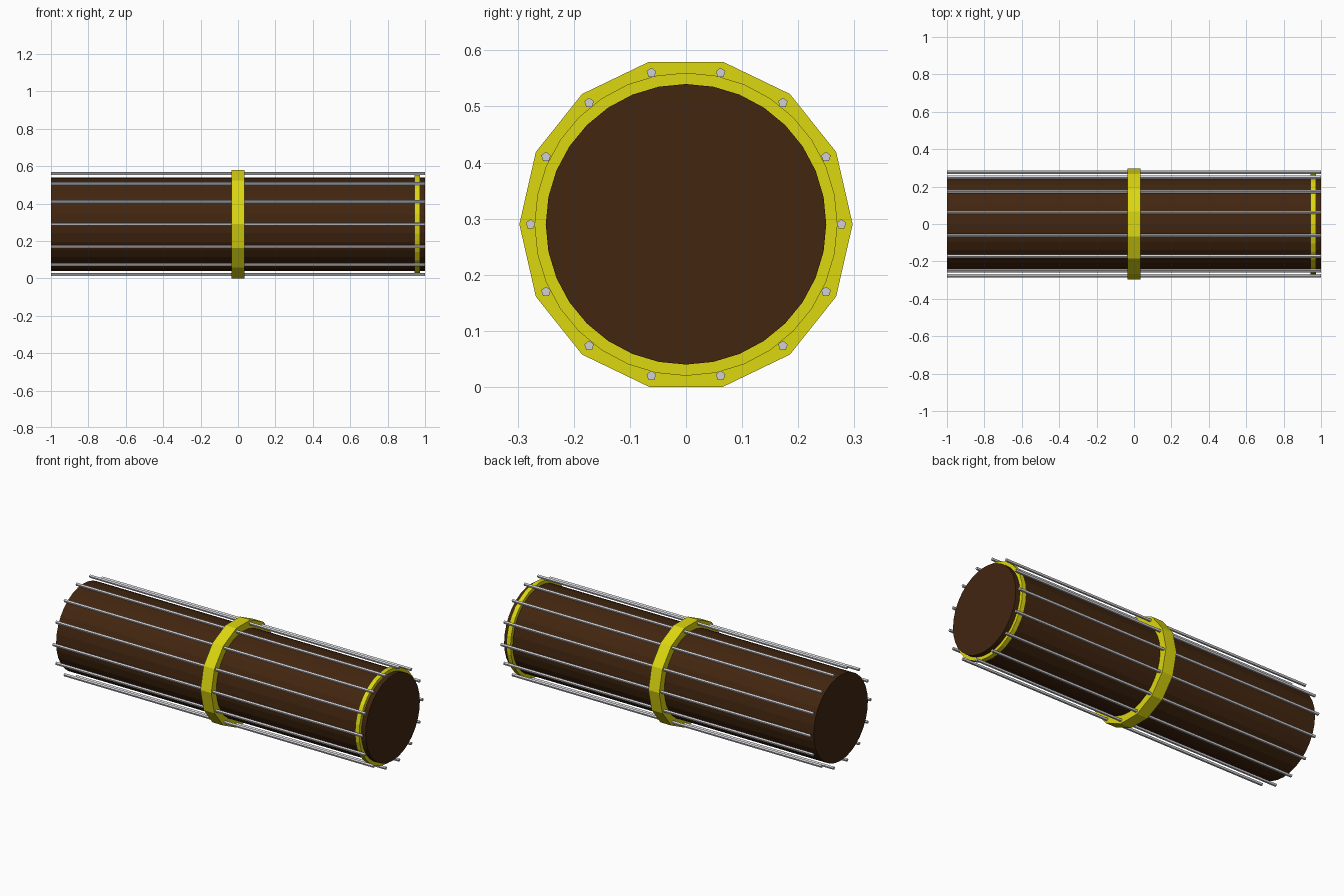
import bpy
import bmesh
from math import pi, cos, sin

CENTRE_Z = 0.29
SIDES = 14

cube = bpy.data.objects.get("Cube")
if cube:
    bpy.data.objects.remove(cube, do_unlink=True)


def make_material(name, rgb):
    mat = bpy.data.materials.new(name)
    mat.use_nodes = True
    colour = (*rgb, 1.0)
    mat.diffuse_color = colour
    mat.node_tree.nodes["Principled BSDF"].inputs["Base Color"].default_value = colour
    return mat


def prism(name, sides, radius, x0, x1, mat, y=0.0, z=0.0, start=0.0):
    """Closed prism lying along x, offset from the log axis by y and z."""
    bm = bmesh.new()
    angles = [start + 2 * pi * i / sides for i in range(sides)]
    ends = [[bm.verts.new((x, radius * cos(a), radius * sin(a))) for a in angles]
            for x in (x0, x1)]
    for end in ends:
        bm.faces.new(end)
    for i in range(sides):
        j = (i + 1) % sides
        bm.faces.new((ends[0][i], ends[0][j], ends[1][j], ends[1][i]))
    bmesh.ops.recalc_face_normals(bm, faces=bm.faces)
    mesh = bpy.data.meshes.new(name)
    bm.to_mesh(mesh)
    bm.free()
    mesh.materials.append(mat)
    obj = bpy.data.objects.new(name, mesh)
    obj.location = (0, y, CENTRE_Z + z)
    bpy.context.collection.objects.link(obj)
    return obj


brown = make_material("dark brown", (0.054, 0.019, 0.005))
yellow = make_material("yellow", (0.72, 0.68, 0.005))
grey = make_material("light grey", (0.62, 0.62, 0.66))

# Solid core and its two bands
prism("core", 32, 0.25, -1.0, 1.0, brown)
prism("middle_band", SIDES, 0.297, -0.035, 0.035, yellow)
prism("end_band", 32, 0.27, 0.945, 0.972, yellow)

# Long rods, one at each corner of the middle band
for i in range(SIDES):
    a = 2 * pi * i / SIDES
    prism(f"rod_{i + 1}", 5, 0.009, -1.0, 1.0, grey,
          y=0.277 * cos(a), z=0.277 * sin(a), start=pi / 2)
